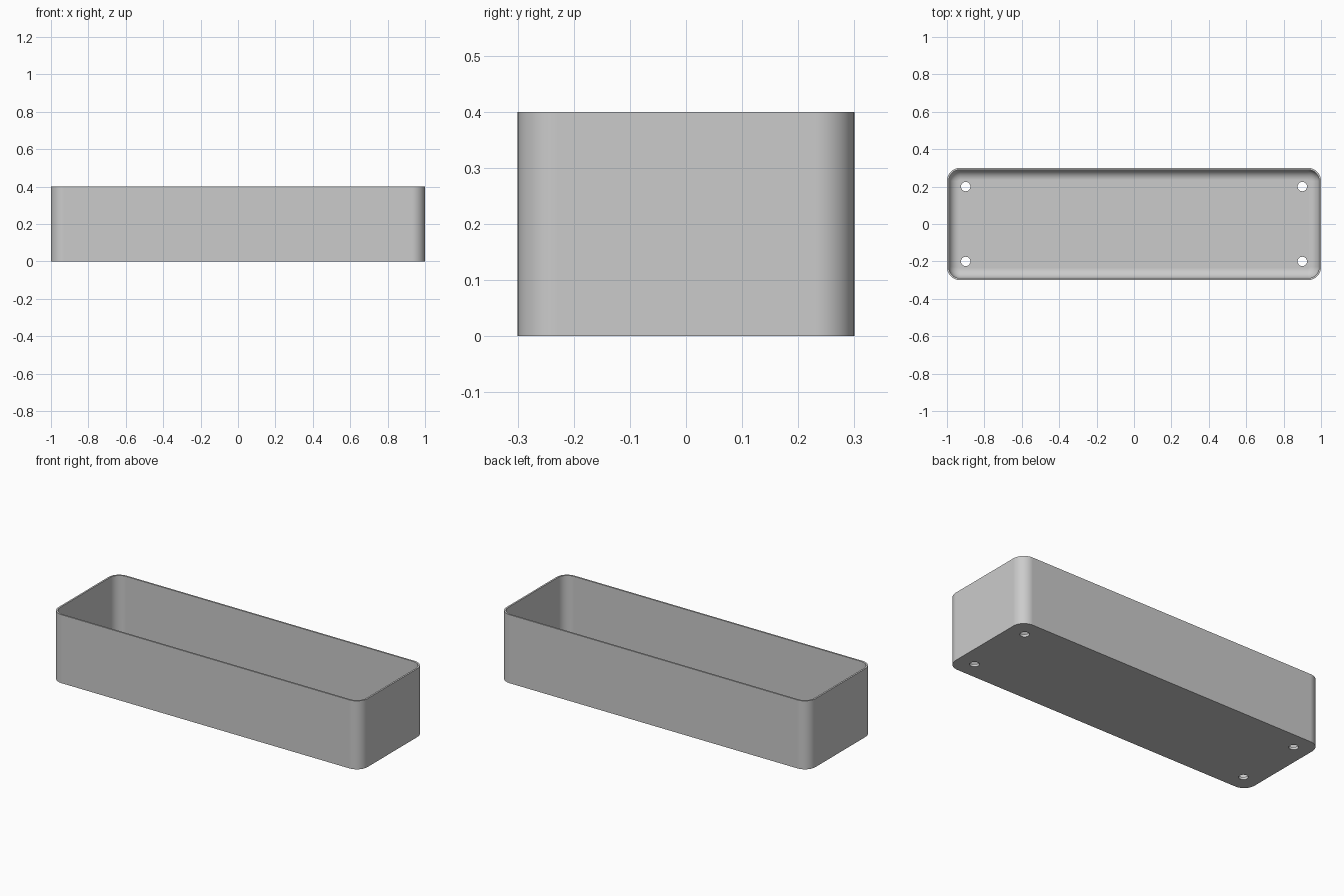
import bpy, bmesh
from math import sin, cos, pi

if "Cube" in bpy.data.objects:
    bpy.data.objects.remove(bpy.data.objects["Cube"])

LENGTH, WIDTH, HEIGHT = 2.0, 0.6, 0.4
CORNER, WALL, FLOOR, FILLET = 0.07, 0.01, 0.015, 0.055
CORNER_STEPS, FILLET_STEPS = 12, 10

grey = bpy.data.materials.new("light_grey")
grey.use_nodes = True
colour = (0.6, 0.6, 0.6, 1)
grey.diffuse_color = colour
grey.node_tree.nodes["Principled BSDF"].inputs["Base Color"].default_value = colour


def rounded_ring(bm, inset, z):
    """Rounded rectangle, shrunk by inset, at height z."""
    verts = []
    r = CORNER - inset
    cx, cy = LENGTH / 2 - CORNER, WIDTH / 2 - CORNER
    for i, (sx, sy) in enumerate([(1, 1), (-1, 1), (-1, -1), (1, -1)]):
        for k in range(CORNER_STEPS + 1):
            a = (i + k / CORNER_STEPS) * pi / 2
            verts.append(bm.verts.new((sx * cx + r * cos(a), sy * cy + r * sin(a), z)))
    return verts


def make_object(name, bm):
    bmesh.ops.recalc_face_normals(bm, faces=bm.faces)
    mesh = bpy.data.meshes.new(name)
    bm.to_mesh(mesh)
    bm.free()
    mesh.materials.append(grey)
    obj = bpy.data.objects.new(name, mesh)
    bpy.context.collection.objects.link(obj)
    return obj


# Tray: outer wall, rim, inner wall, then the fillet down to the floor
profile = [(0, 0), (0, HEIGHT), (WALL, HEIGHT)]
for k in range(FILLET_STEPS + 1):
    a = k / FILLET_STEPS * pi / 2
    profile.append((WALL + FILLET * (1 - cos(a)), FLOOR + FILLET * (1 - sin(a))))

bm = bmesh.new()
rings = [rounded_ring(bm, inset, z) for inset, z in profile]
for low, high in zip(rings, rings[1:]):
    n = len(low)
    for i in range(n):
        j = (i + 1) % n
        bm.faces.new((low[i], low[j], high[j], high[i]))
bm.faces.new(rings[0])
bm.faces.new(rings[-1])
tray = make_object("tray", bm)

# Drain holes near the four corners of the floor
bm = bmesh.new()
for sx in (-1, 1):
    for sy in (-1, 1):
        hole = bmesh.ops.create_cone(bm, cap_ends=True, segments=32,
                                     radius1=0.025, radius2=0.025, depth=0.1)
        bmesh.ops.translate(bm, verts=hole["verts"], vec=(sx * 0.9, sy * 0.2, 0))
cutter = make_object("drain_hole_cutter", bm)
cutter.hide_render = True

cut = tray.modifiers.new("drain_holes", "BOOLEAN")
cut.operation = "DIFFERENCE"
cut.solver = "EXACT"
cut.object = cutter

bpy.ops.object.select_all(action="DESELECT")
tray.select_set(True)
bpy.context.view_layer.objects.active = tray
bpy.ops.object.modifier_apply(modifier=cut.name)
bpy.data.objects.remove(cutter)

# Smooth corners and fillet, flat walls and floor
bpy.ops.object.shade_smooth_by_angle(angle=pi / 6)
flat = tray.modifiers.new("flat_walls", "WEIGHTED_NORMAL")
flat.keep_sharp = True
